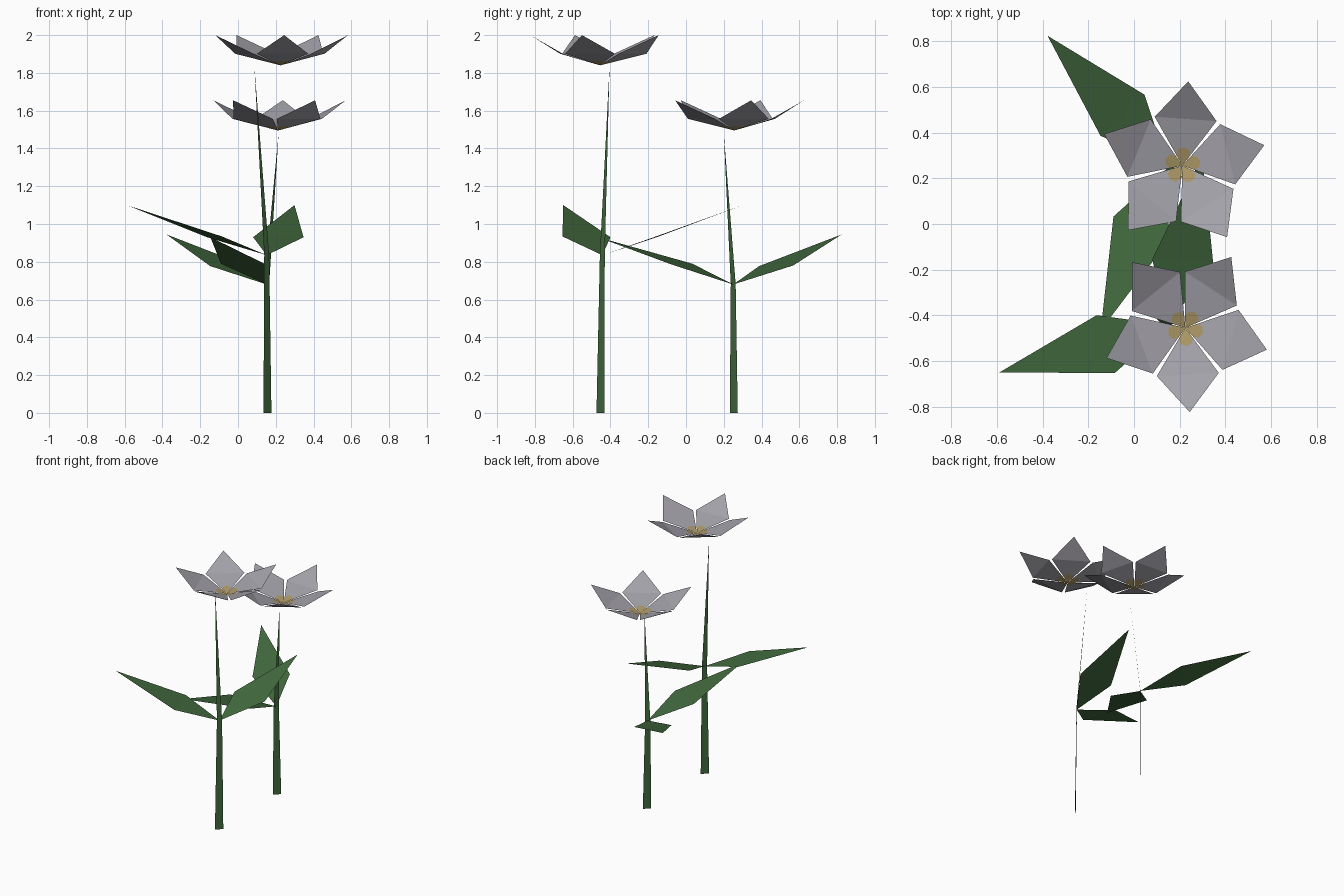
import bpy, bmesh
from math import radians, cos, sin
from mathutils import Vector

cube = bpy.data.objects.get("Cube")
if cube:
    bpy.data.objects.remove(cube, do_unlink=True)


def material(name, rgb):
    mat = bpy.data.materials.new(name)
    mat.use_nodes = True
    mat.diffuse_color = (*rgb, 1)
    node = mat.node_tree.nodes["Principled BSDF"]
    node.inputs["Base Color"].default_value = (*rgb, 1)
    node.inputs["Roughness"].default_value = 0.9
    return mat


GREEN = material("leaf green", (0.053, 0.14, 0.047))
LILAC = material("pale lilac", (0.37, 0.36, 0.40))
GOLD = material("dull gold", (0.41, 0.31, 0.13))


def finish(name, bm, mats):
    bmesh.ops.remove_doubles(bm, verts=bm.verts, dist=0.0005)
    mesh = bpy.data.meshes.new(name)
    bm.to_mesh(mesh)
    bm.free()
    for mat in mats:
        mesh.materials.append(mat)
    bpy.context.collection.objects.link(bpy.data.objects.new(name, mesh))


def add_face(bm, points, index=0):
    face = bm.faces.new([bm.verts.new(p) for p in points])
    face.material_index = index


# Five folded kite petals, each with a gold rounded patch at its base
def blossom(name, centre, start):
    bm = bmesh.new()
    patch = [(0.045, -0.030), (0.07, -0.025), (0.08, 0), (0.07, 0.025), (0.045, 0.030)]
    for k in range(5):
        a = radians(start + 72 * k)

        def at(t, s, z=None):
            rise = 0.3 * t if z is None else z
            return Vector(centre) + Vector((t * cos(a) - s * sin(a),
                                            t * sin(a) + s * cos(a), rise))

        arc = [at(t, s) for t, s in patch]
        right, left = at(0.205, -0.136), at(0.205, 0.136)
        add_face(bm, [at(0, 0)] + arc, 1)
        add_face(bm, [arc[0], right, left] + arc[:0:-1])
        add_face(bm, [right, at(0.37, 0, 0.16), left])
    finish(name, bm, [LILAC, GOLD])


# Flat tapering stem, its width running diagonally
def stem(name, base, joint, tip):
    bm = bmesh.new()
    wide, narrow = Vector((0.021, 0.021, 0)), Vector((0.013, 0.013, 0))
    base, joint, tip = Vector(base), Vector(joint), Vector(tip)
    add_face(bm, [base - wide, base + wide, joint + narrow, joint - narrow])
    add_face(bm, [joint - narrow, joint + narrow, tip])
    finish(name, bm, [GREEN])


# Kite leaf folded across its widest line
def leaf(name, root, right, tip, left):
    bm = bmesh.new()
    add_face(bm, [root, right, left])
    add_face(bm, [right, tip, left])
    finish(name, bm, [GREEN])


# Tall front flower
joint = (0.152, -0.443, 0.835)
stem("front_stem", (0.156, -0.453, 0), joint, (0.087, -0.405, 1.83))
blossom("front_blossom", (0.225, -0.455, 1.84), -87)
leaf("front_side_leaf", joint, (-0.164, -0.40, 0.93),
     (-0.589, -0.65, 1.10), (-0.085, -0.654, 0.934))
leaf("front_inner_leaf", joint, (0.347, -0.17, 0.93),
     (0.299, 0.30, 1.10), (0.08, -0.155, 0.93))

# Shorter back flower
joint = (0.152, 0.25, 0.68)
stem("back_stem", (0.156, 0.253, 0), joint, (0.215, 0.20, 1.48))
blossom("back_blossom", (0.212, 0.256, 1.495), 86)
leaf("back_outer_leaf", joint, (0.046, 0.567, 0.78),
     (-0.379, 0.825, 0.945), (-0.147, 0.387, 0.777))
leaf("back_inner_leaf", joint, (-0.09, 0.033, 0.79),
     (-0.146, -0.466, 0.93), (0.15, -0.075, 0.785))
